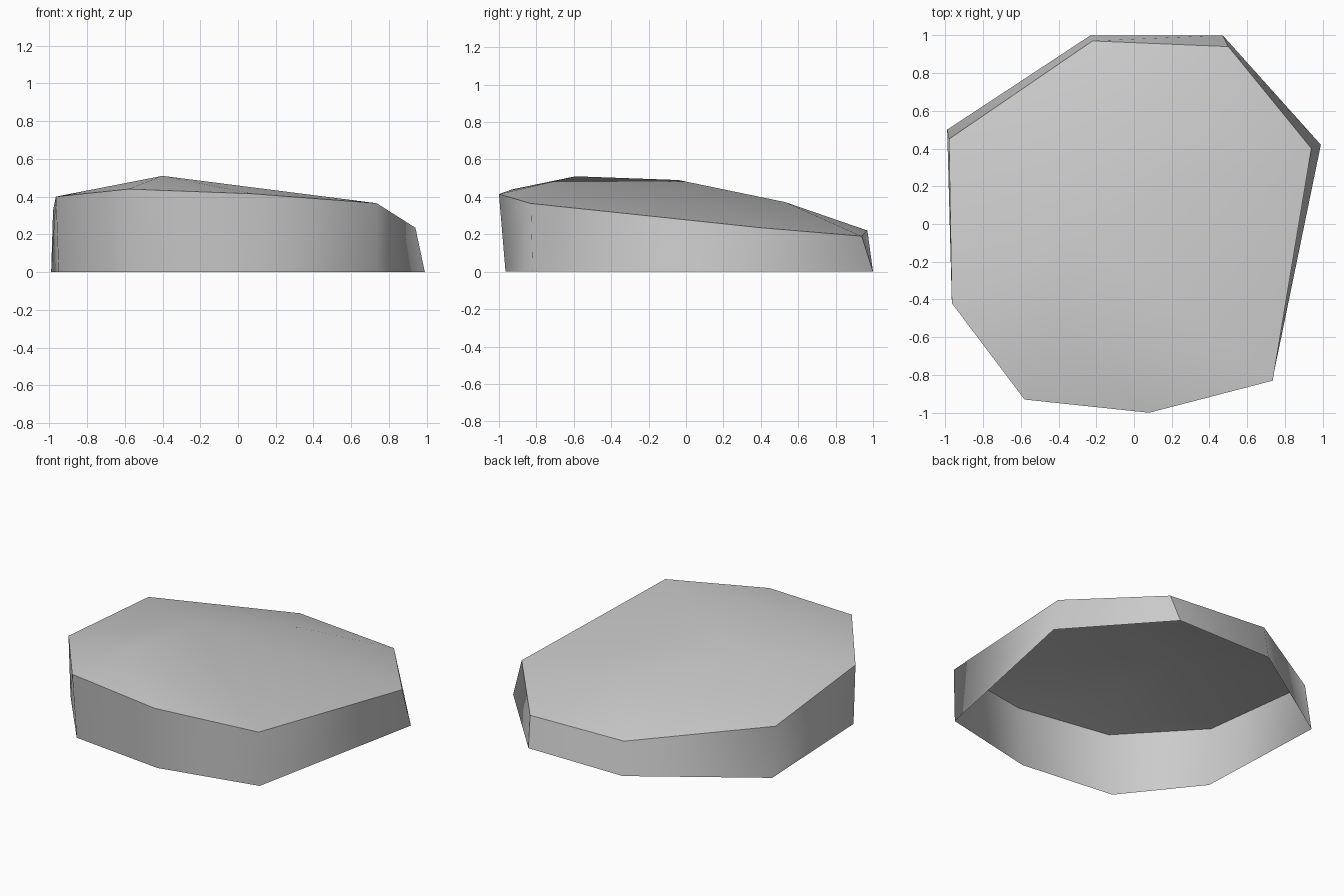
import bpy, bmesh

if "Cube" in bpy.data.objects:
    bpy.data.objects.remove(bpy.data.objects["Cube"])

# Upper rim and foot outline, clockwise from the back left corner
RIM = [(-0.98, 0.45, 0.325), (-0.22, 0.97, 0.22), (0.50, 0.94, 0.19), (0.94, 0.40, 0.235),
       (0.735, -0.83, 0.365), (0.08, -1.0, 0.415), (-0.58, -0.93, 0.44), (-0.965, -0.42, 0.40)]
FOOT = [(-0.99, 0.50), (-0.23, 1.0), (0.47, 1.0), (0.99, 0.42),
        (0.735, -0.82), (0.075, -0.965), (-0.575, -0.89), (-0.95, -0.42)]
# Raised ridge on the top, from the peak towards the back
RIDGE = [(-0.40, -0.59, 0.51), (-0.32, -0.04, 0.49), (0.07, 0.53, 0.372)]

bm = bmesh.new()
rim = [bm.verts.new(p) for p in RIM]
ridge = [bm.verts.new(p) for p in RIDGE]

# Faceted top: upper half of the hull over rim and ridge
bmesh.ops.convex_hull(bm, input=rim + ridge)
bm.normal_update()
under = [f for f in bm.faces if f.normal.z < 0]
bmesh.ops.delete(bm, geom=under, context='FACES')

# Sloping side walls, open underneath
foot = [bm.verts.new((x, y, 0)) for x, y in FOOT]
for i in range(8):
    j = (i + 1) % 8
    bm.faces.new((rim[i], rim[j], foot[j], foot[i]))
bm.normal_update()

# Smooth surfaces with a hard rim and one hard back corner
for f in bm.faces:
    f.smooth = True
for i in range(8):
    bm.edges.get((rim[i], rim[(i + 1) % 8])).smooth = False
bm.edges.get((rim[2], foot[2])).smooth = False

mesh = bpy.data.meshes.new("rock")
bm.to_mesh(mesh)
bm.free()
rock = bpy.data.objects.new("rock", mesh)
bpy.context.collection.objects.link(rock)

# Stone colour
stone = bpy.data.materials.new("stone_grey")
stone.diffuse_color = (0.6, 0.6, 0.6, 1)
stone.use_nodes = True
stone.node_tree.nodes["Principled BSDF"].inputs["Base Color"].default_value = stone.diffuse_color
mesh.materials.append(stone)
